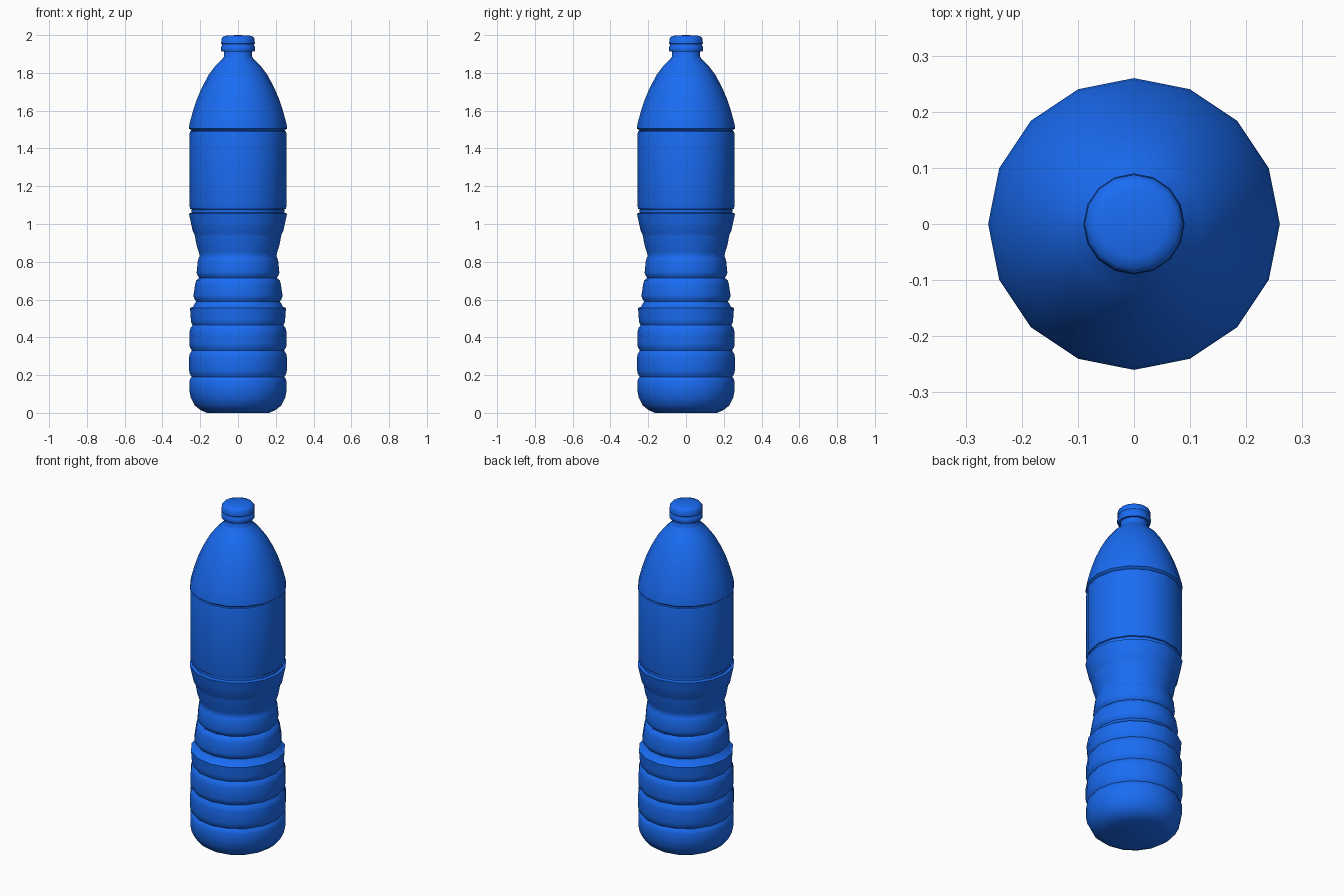
import bpy, bmesh, math

if "Cube" in bpy.data.objects:
    bpy.data.objects.remove(bpy.data.objects["Cube"])

SIDES = 16
blue = bpy.data.materials.new("blue_plastic")
blue.diffuse_color = (0.01, 0.15, 0.9, 1)
blue.use_nodes = True
blue.node_tree.nodes["Principled BSDF"].inputs["Base Color"].default_value = blue.diffuse_color


def lathe(name, profile, angle=40):
    """Revolve (radius, height) points around z; radius 0 closes an end."""
    bm = bmesh.new()
    rings = []
    for r, z in profile:
        if r == 0:
            rings.append([bm.verts.new((0, 0, z))] * SIDES)
        else:
            rings.append([bm.verts.new((r * math.cos(2 * math.pi * i / SIDES),
                                        r * math.sin(2 * math.pi * i / SIDES), z))
                          for i in range(SIDES)])
    for a, b in zip(rings, rings[1:]):
        for i in range(SIDES):
            j = (i + 1) % SIDES
            bm.faces.new(list(dict.fromkeys((a[i], a[j], b[j], b[i]))))
    bmesh.ops.recalc_face_normals(bm, faces=bm.faces)
    mesh = bpy.data.meshes.new(name)
    bm.to_mesh(mesh)
    bm.free()
    ob = bpy.data.objects.new(name, mesh)
    bpy.context.collection.objects.link(ob)
    mesh.materials.append(blue)
    bpy.ops.object.select_all(action='DESELECT')
    ob.select_set(True)
    bpy.context.view_layer.objects.active = ob
    bpy.ops.object.shade_smooth_by_angle(angle=math.radians(angle))
    return ob


def rib(z0, z1, r0, r1):
    """Rounded bulge between two grooves."""
    h = z1 - z0
    return [(r0 - 0.014, z0), (r0 - 0.004, z0 + 0.12 * h), (r0, z0 + 0.25 * h),
            (r1, z0 + 0.75 * h), (r1 - 0.004, z0 + 0.88 * h)]


# Body: rounded base, stacked ribs, waist, label recess, shoulder, neck
body = [(0, 0.005), (0.165, 0.005), (0.2, 0.016), (0.23, 0.04), (0.25, 0.08), (0.258, 0.12),
        (0.258, 0.165), (0.253, 0.18)]
for r in [(0.19, 0.33, 0.259, 0.259), (0.33, 0.465, 0.258, 0.256)]:
    body += rib(*r)
body += [(0.24, 0.465), (0.248, 0.48), (0.25, 0.5), (0.254, 0.555), (0.238, 0.562)]
for r in [(0.59, 0.715, 0.236, 0.226), (0.715, 0.83, 0.219, 0.213)]:
    body += rib(*r)
body += [(0.203, 0.83), (0.207, 0.85), (0.22, 0.89), (0.228, 0.935), (0.23, 0.945), (0.239, 0.96),
         (0.25, 1.01), (0.26, 1.055), (0.246, 1.06), (0.246, 1.075), (0.249, 1.09), (0.249, 1.485),
         (0.246, 1.495), (0.26, 1.505), (0.257, 1.53), (0.238, 1.6), (0.218, 1.66), (0.19, 1.725),
         (0.155, 1.79), (0.118, 1.84), (0.082, 1.875), (0.075, 1.885), (0.075, 1.925), (0, 1.925)]
lathe("bottle_body", body, 50)

# Wrapped label band
lathe("label_band", [(0.244, 1.077), (0.253, 1.08), (0.257, 1.095), (0.257, 1.475),
                     (0.254, 1.49), (0.244, 1.494)])

# Screw cap with a lower lip
lathe("cap", [(0, 1.912), (0.086, 1.912), (0.09, 1.918), (0.09, 1.938), (0.085, 1.944),
              (0.085, 1.95), (0.089, 1.955), (0.088, 1.98), (0.08, 1.991), (0.06, 1.998), (0, 2.0)])
for ob in bpy.data.objects:
    ob.location.z = 0
bottle = bpy.data.objects["bottle_body"]
for v in bottle.data.vertices:
    if v.co.z < 0.006:
        v.co.z = 0
